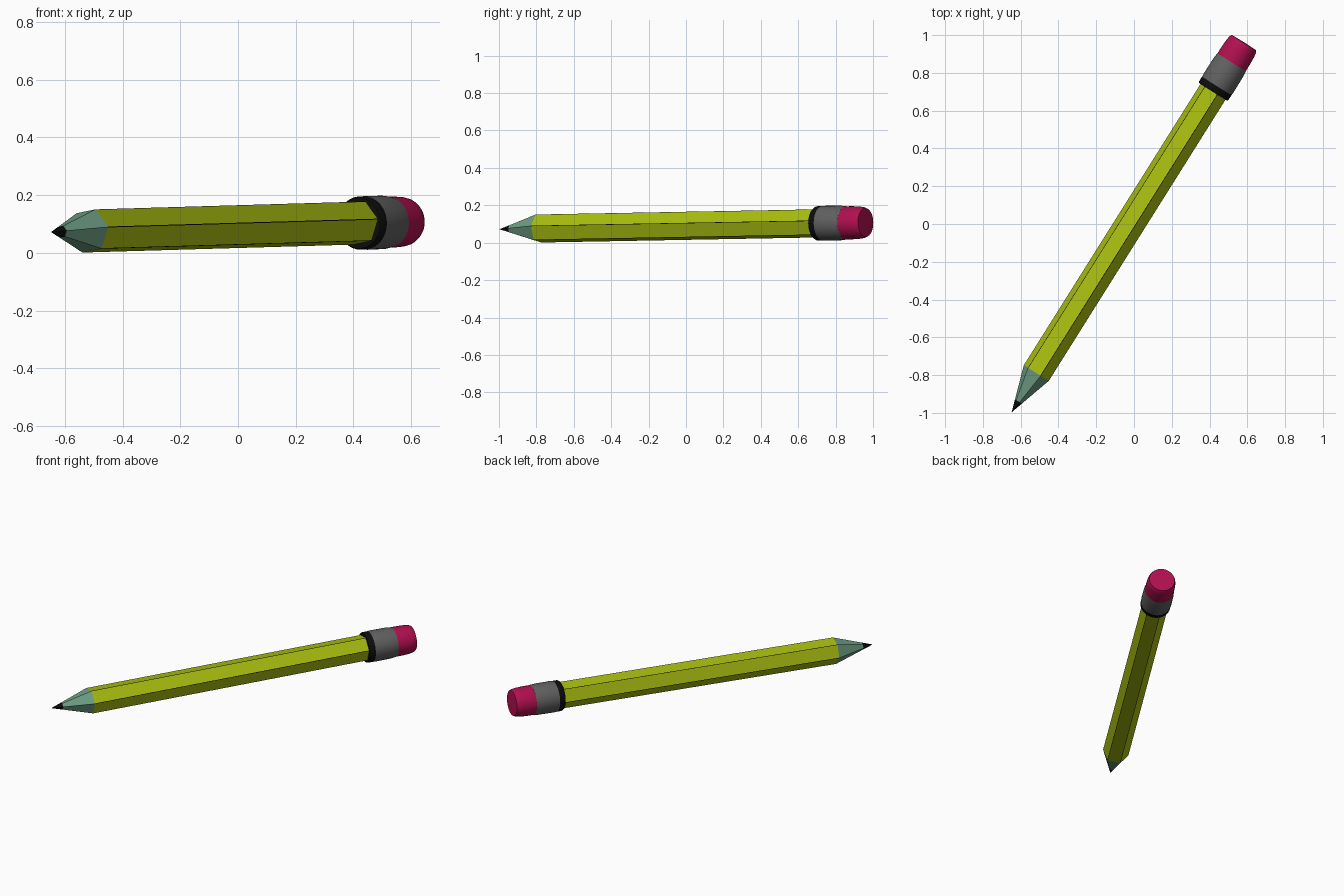
import bpy, bmesh
from math import sin, cos, pi, radians
from mathutils import Vector, Matrix

cube = bpy.data.objects.get("Cube")
if cube:
    bpy.data.objects.remove(cube, do_unlink=True)

# Pencil axis, running from the point to the eraser
TIP = Vector((-0.648, -0.997, 0.072))
END = Vector((0.582, 0.96, 0.108))
axis = (END - TIP).normalized()
side = Vector((0, 0, 1)).cross(axis).normalized()
up = axis.cross(side)
FRAME = Matrix.Translation(TIP) @ Matrix((side, up, axis)).transposed().to_4x4()


def material(name, r, g, b):
    m = bpy.data.materials.new(name)
    m.use_nodes = True
    m.diffuse_color = (r, g, b, 1)
    bsdf = m.node_tree.nodes["Principled BSDF"]
    bsdf.inputs["Base Color"].default_value = (r, g, b, 1)
    bsdf.inputs["Roughness"].default_value = 0.6
    return m


yellow = material("olive yellow paint", 0.40, 0.52, 0.005)
wood_green = material("pale green wood", 0.155, 0.34, 0.23)
black = material("black", 0.004, 0.004, 0.004)
grey = material("grey metal", 0.12, 0.12, 0.12)
pink = material("crimson rubber", 0.44, 0.005, 0.08)


def lathe(name, profile, mat, sides, turn=0.0, smooth=False, line=0.0):
    """Sweep (radius, distance along axis) points round the pencil axis."""
    bm = bmesh.new()
    rings = []
    for r, t in profile:
        angles = [turn + 2 * pi * i / sides for i in range(sides)]
        rings.append([bm.verts.new((r * cos(a), r * sin(a), t)) for a in angles])
    for a, b in zip(rings, rings[1:]):
        for i in range(sides):
            j = (i + 1) % sides
            bm.faces.new((a[i], a[j], b[j], b[i]))
    bmesh.ops.remove_doubles(bm, verts=bm.verts, dist=1e-5)
    bmesh.ops.recalc_face_normals(bm, faces=bm.faces)
    mesh = bpy.data.meshes.new(name)
    bm.to_mesh(mesh)
    bm.free()
    ob = bpy.data.objects.new(name, mesh)
    bpy.context.collection.objects.link(ob)
    ob.matrix_world = FRAME
    mesh.materials.append(mat)
    if line:
        # Thin dark lines along the long corners
        mesh.materials.append(black)
        bev = ob.modifiers.new("corner lines", "BEVEL")
        bev.width = line
        bev.segments = 1
        bev.limit_method = "ANGLE"
        bev.angle_limit = radians(25)
        bev.material = 1
    if smooth:
        bpy.ops.object.select_all(action="DESELECT")
        ob.select_set(True)
        bpy.context.view_layer.objects.active = ob
        bpy.ops.object.shade_smooth_by_angle(angle=radians(35))
    return ob


TURN = radians(-10)
R = 0.08

# Hexagonal point, sharpened wood and body
lathe("lead_point", [(0, 0), (0.022, 0.068)], black, 6, TURN)
lathe("sharpened_wood", [(0.022, 0.068), (R, 0.247)], wood_green, 6, TURN, line=0.0006)
lathe("body", [(R, 0.247), (R, 2.03)], yellow, 6, TURN, line=0.002)

# Round metal sleeve with its dark collar
lathe("collar", [(0, 2.005), (0.088, 2.005), (0.092, 2.012), (0.092, 2.042)],
      black, 40, smooth=True)
lathe("metal_sleeve", [(0.092, 2.042), (0.0935, 2.06), (0.0925, 2.16),
                       (0.089, 2.19), (0.08, 2.19)], grey, 40, smooth=True)

# Slightly tapered eraser with a softened rim
lathe("eraser", [(0.0885, 2.185), (0.0885, 2.23), (0.0865, 2.275), (0.083, 2.298),
                 (0.077, 2.312), (0, 2.314)], pink, 40, smooth=True)
